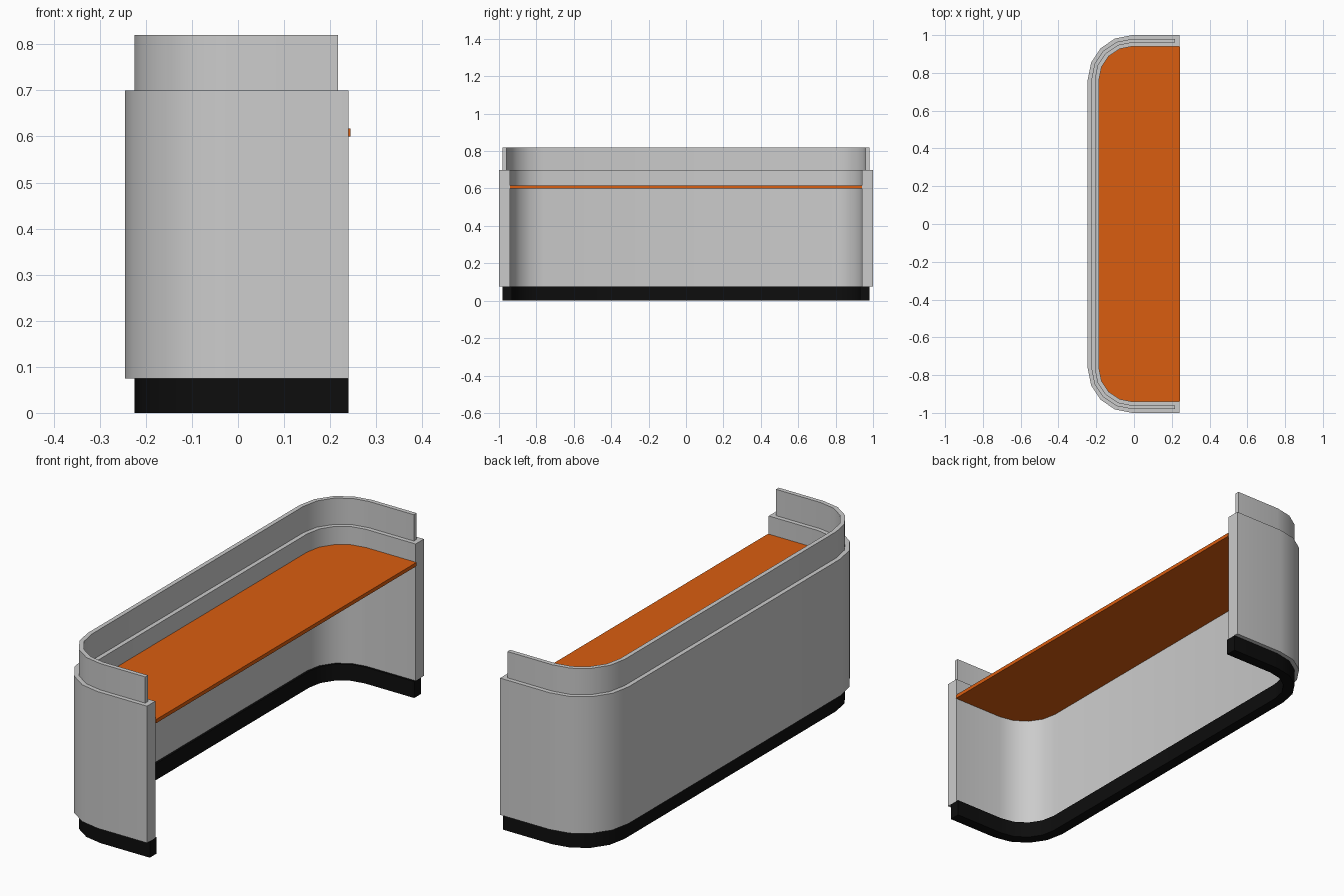
import bpy, bmesh, math

if "Cube" in bpy.data.objects:
    bpy.data.objects.remove(bpy.data.objects["Cube"])

CX, CY, R = -0.01, 0.765, 0.235   # corner arc centre and outer radius
STEPS = 4                         # segments per rounded corner


def u_path(offset, end_x):
    """Open U-shaped outline, inset from the outer face, from +y end to -y end."""
    r = R - offset
    half = [(end_x, CY + r)]
    for i in range(STEPS + 1):
        a = math.pi / 2 * i / STEPS
        half.append((CX - r * math.sin(a), CY + r * math.cos(a)))
    return half + [(x, -y) for x, y in reversed(half)]


def extrude(name, outline, z0, z1, color=None):
    bm = bmesh.new()
    face = bm.faces.new([bm.verts.new((x, y, z0)) for x, y in outline])
    top = bmesh.ops.extrude_face_region(bm, geom=[face])["geom"]
    for v in top:
        if isinstance(v, bmesh.types.BMVert):
            v.co.z = z1
    bmesh.ops.recalc_face_normals(bm, faces=bm.faces)
    mesh = bpy.data.meshes.new(name)
    bm.to_mesh(mesh)
    bm.free()
    obj = bpy.data.objects.new(name, mesh)
    bpy.context.collection.objects.link(obj)
    if color:
        mat = bpy.data.materials.new(name + "_color")
        mat.diffuse_color = color
        mat.use_nodes = True
        mat.node_tree.nodes["Principled BSDF"].inputs["Base Color"].default_value = mat.diffuse_color
        mesh.materials.append(mat)
    bpy.ops.object.select_all(action="DESELECT")
    obj.select_set(True)
    bpy.context.view_layer.objects.active = obj
    bpy.ops.object.shade_smooth_by_angle(angle=math.radians(35))
    return obj


def u_wall(name, outer, inner, end_x, z0, z1, color=None):
    outline = u_path(outer, end_x) + u_path(inner, end_x)[::-1]
    return extrude(name, outline, z0, z1, color)


# Recessed dark plinth
u_wall("plinth", 0.02, 0.07, 0.24, 0.0, 0.075, (0.004, 0.004, 0.004, 1))
# Main curved wall
u_wall("counter_wall", 0.0, 0.06, 0.24, 0.075, 0.70)
# Thin raised screen on top of the wall
u_wall("top_screen", 0.02, 0.04, 0.217, 0.70, 0.82)
# Orange worktop fitted inside the wall
extrude("worktop", u_path(0.06, 0.244), 0.60, 0.617, (0.7, 0.11, 0.005, 1))
